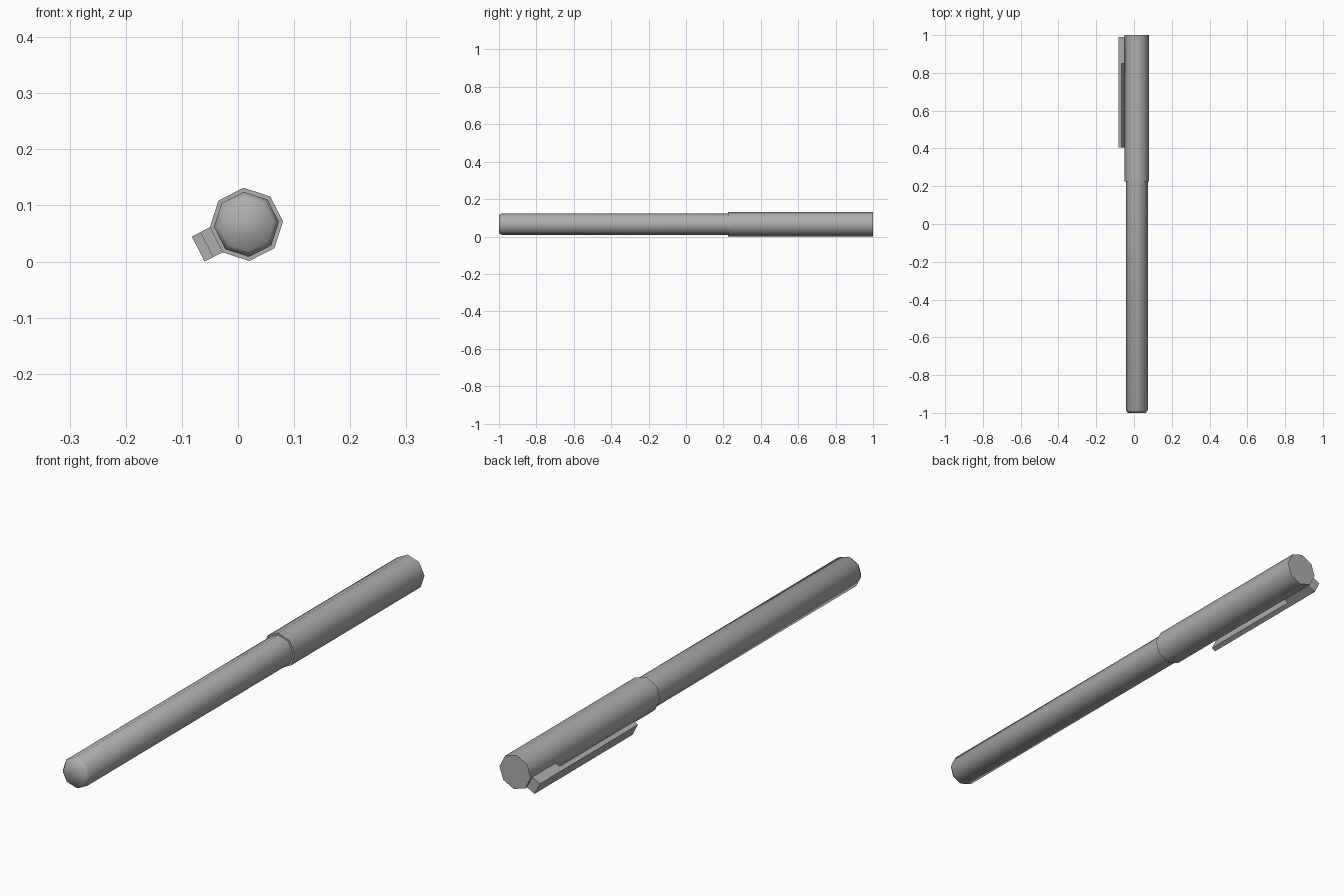
import bpy
import bmesh
from math import cos, sin, radians
from mathutils import Vector

if "Cube" in bpy.data.objects:
    bpy.data.objects.remove(bpy.data.objects["Cube"], do_unlink=True)

SIDES = 8
TURN = radians(4.6)                      # roll of the pen resting on its clip
AXIS = Vector((0.015, 0, 0.0663))        # centre line, running along y

grey = bpy.data.materials.new("plain grey")
grey.use_nodes = True
grey.diffuse_color = (0.42, 0.42, 0.42, 1)
grey.node_tree.nodes["Principled BSDF"].inputs["Base Color"].default_value = grey.diffuse_color


def finish(name, bm, angle):
    bmesh.ops.recalc_face_normals(bm, faces=bm.faces)
    mesh = bpy.data.meshes.new(name)
    bm.to_mesh(mesh)
    bm.free()
    mesh.materials.append(grey)
    obj = bpy.data.objects.new(name, mesh)
    bpy.context.collection.objects.link(obj)
    bpy.ops.object.select_all(action='DESELECT')
    obj.select_set(True)
    bpy.context.view_layer.objects.active = obj
    bpy.ops.object.shade_smooth_by_angle(angle=radians(angle))
    return obj


def octagon_tube(name, profile, angle):
    """Closed eight-sided solid from (y, radius) stations."""
    bm = bmesh.new()
    rings = []
    for y, r in profile:
        angles = [TURN + radians(360 / SIDES) * k for k in range(SIDES)]
        rings.append([bm.verts.new(AXIS + Vector((r * cos(a), y, r * sin(a)))) for a in angles])
    for a, b in zip(rings, rings[1:]):
        for k in range(SIDES):
            n = (k + 1) % SIDES
            bm.faces.new((a[k], a[n], b[n], b[k]))
    bm.faces.new(rings[0])
    bm.faces.new(rings[-1])
    return finish(name, bm, angle)


# Barrel with a softened tip, and the wider cap
octagon_tube("barrel", [(-1, 0.048), (-0.985, 0.058), (0.3, 0.058)], 60)
octagon_tube("cap", [(0.225, 0.0655), (1, 0.0655)], 60)

# Clip: L-shaped outline (distance from axis, y) extruded to one facet's width
out_angle = TURN + radians(202.5)
outward = Vector((cos(out_angle), 0, sin(out_angle)))
across = Vector((-sin(out_angle), 0, cos(out_angle)))
outline = [(0.06, 0.99), (0.0965, 0.99), (0.0965, 0.405),
           (0.0787, 0.405), (0.0787, 0.85), (0.06, 0.85)]
bm = bmesh.new()
base = [bm.verts.new(AXIS + outward * u + Vector((0, y, 0)) - across * 0.025) for u, y in outline]
face = bm.faces.new(base)
extruded = bmesh.ops.extrude_face_region(bm, geom=[face])
moved = [g for g in extruded["geom"] if isinstance(g, bmesh.types.BMVert)]
bmesh.ops.translate(bm, verts=moved, vec=across * 0.05)
finish("clip", bm, 30)
